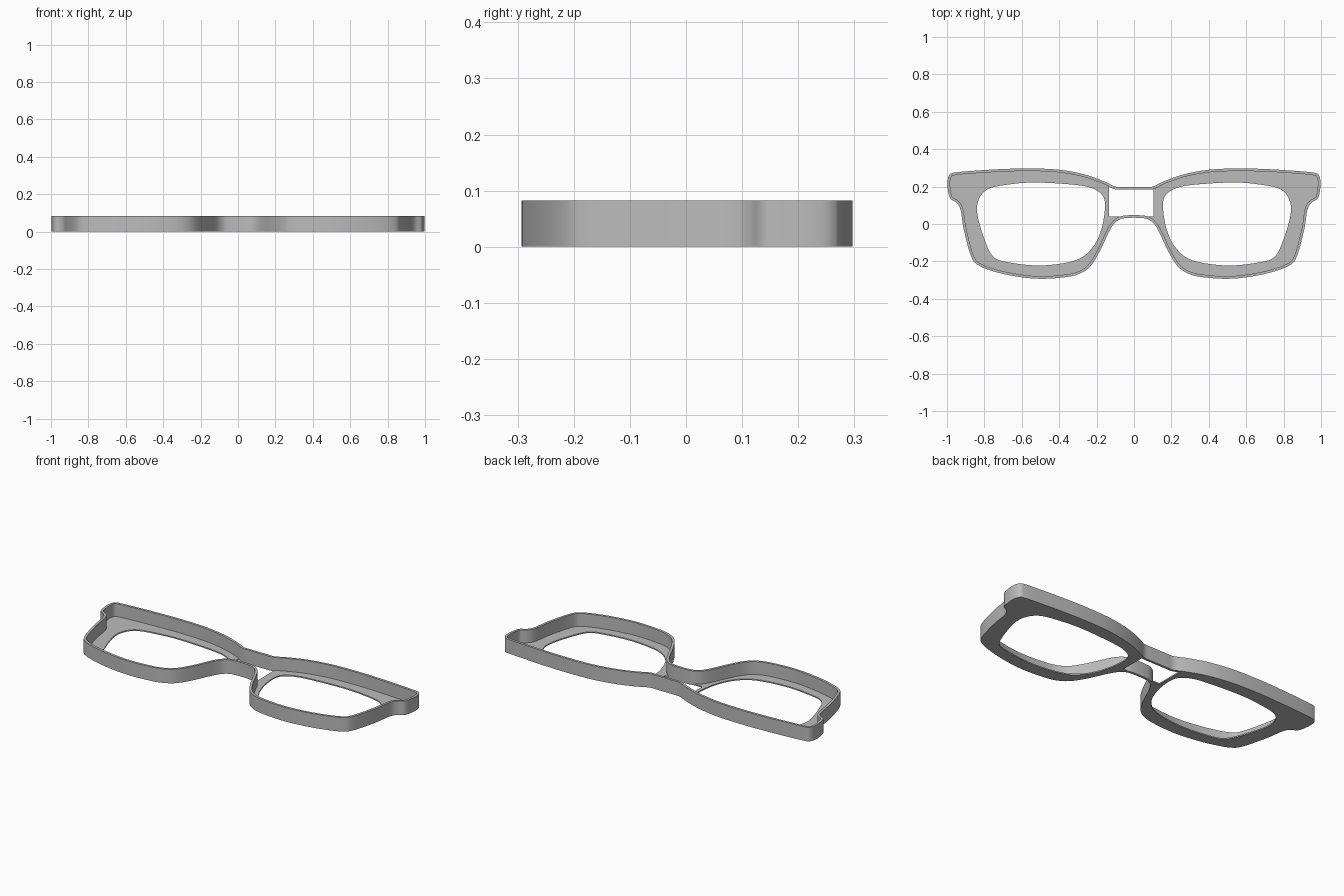
import bpy, bmesh, math
from mathutils import Vector

cube = bpy.data.objects.get("Cube")
if cube:
    bpy.data.objects.remove(cube, do_unlink=True)

HEIGHT, PLATE, WALL = 0.082, 0.007, 0.014

grey = bpy.data.materials.new("plain grey")
grey.use_nodes = True
GREY = (0.5, 0.5, 0.5, 1)
grey.diffuse_color = GREY
grey.node_tree.nodes["Principled BSDF"].inputs["Base Color"].default_value = GREY


def mirror(points):
    return [(-x, y) for x, y in reversed(points)]


def smooth_loop(points, steps=5):
    """Closed Catmull-Rom curve through the points."""
    p = [Vector(q) for q in points]
    n, out = len(p), []
    for i in range(n):
        a, b, c, d = p[i - 1], p[i], p[(i + 1) % n], p[(i + 2) % n]
        for s in range(steps):
            t = s / steps
            out.append(0.5 * (2 * b + (c - a) * t + (2 * a - 5 * b + 4 * c - d) * t ** 2
                              + (3 * b - a - 3 * c + d) * t ** 3))
    return out


def inset(loop, dist):
    """Move a clockwise loop inwards."""
    out = []
    for i, p in enumerate(loop):
        t = (loop[(i + 1) % len(loop)] - loop[i - 1]).normalized()
        out.append(p + Vector((t.y, -t.x)) * dist)
    return out


def extrude_loops(name, loops, z0, z1):
    """Solid from an outer loop and hole loops."""
    cu = bpy.data.curves.new(name + " profile", 'CURVE')
    cu.dimensions, cu.fill_mode, cu.extrude = '2D', 'BOTH', (z1 - z0) / 2
    for loop in loops:
        sp = cu.splines.new('POLY')
        sp.points.add(len(loop) - 1)
        for pt, co in zip(sp.points, loop):
            pt.co = (co[0], co[1], 0, 1)
        sp.use_cyclic_u = True
    tmp = bpy.data.objects.new(name + " profile", cu)
    bpy.context.collection.objects.link(tmp)
    dg = bpy.context.evaluated_depsgraph_get()
    me = bpy.data.meshes.new_from_object(tmp.evaluated_get(dg))
    bpy.data.objects.remove(tmp, do_unlink=True)
    bm = bmesh.new()
    bm.from_mesh(me)
    bmesh.ops.remove_doubles(bm, verts=bm.verts, dist=1e-5)
    bmesh.ops.recalc_face_normals(bm, faces=bm.faces)
    bmesh.ops.translate(bm, verts=bm.verts, vec=(0, 0, (z0 + z1) / 2))
    bm.to_mesh(me)
    bm.free()
    me.materials.clear()
    me.materials.append(grey)
    ob = bpy.data.objects.new(name, me)
    bpy.context.collection.objects.link(ob)
    return ob


# Outline of one half, clockwise from the top of the bridge to its underside
half = [(0.05, 0.198), (0.1, 0.2), (0.157, 0.227), (0.265, 0.265), (0.4, 0.29),
        (0.55, 0.297), (0.7, 0.294), (0.85, 0.285), (0.96, 0.275), (0.987, 0.262),
        (0.997, 0.23), (0.995, 0.185), (0.983, 0.137), (0.948, 0.113), (0.927, 0.075),
        (0.91, -0.03), (0.87, -0.175), (0.825, -0.225), (0.72, -0.262), (0.6, -0.285),
        (0.5, -0.293), (0.4, -0.288), (0.31, -0.273), (0.24, -0.233), (0.185, -0.15),
        (0.125, -0.025), (0.085, 0.02), (0.04, 0.032)]
outline = smooth_loop(half + mirror(half))
inner = inset(outline, WALL)

# Lens opening
lens = smooth_loop([(0.235, 0.195), (0.17, 0.155), (0.155, 0.09), (0.175, -0.03),
                    (0.225, -0.13), (0.315, -0.195), (0.5, -0.222), (0.68, -0.203),
                    (0.755, -0.172), (0.8, -0.08), (0.837, 0.05), (0.83, 0.13),
                    (0.78, 0.187), (0.665, 0.212), (0.53, 0.222), (0.345, 0.212)])

# Tall thin wall and the flat plate inside it
rim = extrude_loops("rim_wall", [outline, inner], 0, HEIGHT)
plate = extrude_loops("face_plate", [inner, lens, mirror(lens)], 0, PLATE)

# Rectangular gap through the bridge of the plate
x0, x1, y0, y1 = -0.135, 0.105, 0.04, 0.21
cutter = extrude_loops("bridge_cutter", [[(x0, y0), (x0, y1), (x1, y1), (x1, y0)]], -0.1, 0.1)
cutter.hide_render = True
cutter.hide_viewport = True
gap = plate.modifiers.new("bridge gap", 'BOOLEAN')
gap.operation, gap.solver, gap.object = 'DIFFERENCE', 'EXACT', cutter
plate.data = bpy.data.meshes.new_from_object(
    plate.evaluated_get(bpy.context.evaluated_depsgraph_get()))
plate.modifiers.clear()
bpy.data.objects.remove(cutter, do_unlink=True)

# Smooth shading with sharp edges kept
bpy.ops.object.select_all(action='DESELECT')
for ob in (rim, plate):
    ob.select_set(True)
bpy.context.view_layer.objects.active = rim
bpy.ops.object.shade_smooth_by_angle(angle=math.radians(35))
